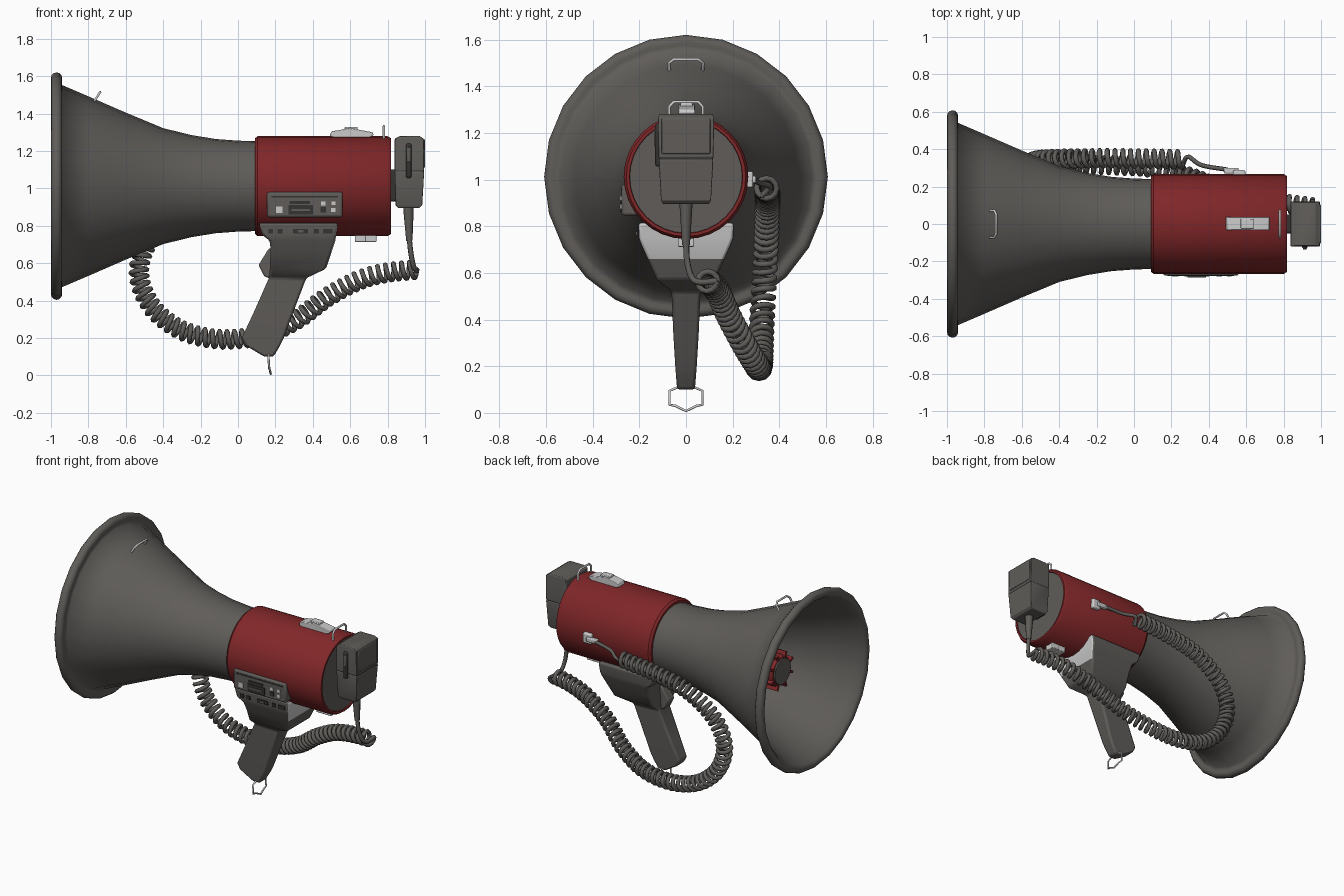
import bpy, bmesh, math
from mathutils import Vector

cube = bpy.data.objects.get("Cube")
if cube:
    bpy.data.objects.remove(cube, do_unlink=True)

AXIS = 1.012  # height of the horn axis


def material(name, r, g, b):
    m = bpy.data.materials.new(name)
    m.use_nodes = True
    m.diffuse_color = (r, g, b, 1)
    node = next(n for n in m.node_tree.nodes if n.type == 'BSDF_PRINCIPLED')
    node.inputs["Base Color"].default_value = (r, g, b, 1)
    node.inputs["Roughness"].default_value = 0.6
    return m


GREY = material("charcoal plastic", 0.115, 0.108, 0.1)
RED = material("red plastic", 0.22, 0.02, 0.022)
SILVER = material("silver metal", 0.6, 0.6, 0.6)
BLACK = material("dark plastic", 0.035, 0.033, 0.032)


def finish(name, bm, mat, bevel=0, angle=35):
    bmesh.ops.remove_doubles(bm, verts=bm.verts, dist=1e-5)
    bmesh.ops.recalc_face_normals(bm, faces=bm.faces)
    me = bpy.data.meshes.new(name)
    bm.to_mesh(me)
    bm.free()
    me.materials.append(mat)
    me.shade_smooth()
    me.set_sharp_from_angle(angle=math.radians(angle))
    ob = bpy.data.objects.new(name, me)
    bpy.context.collection.objects.link(ob)
    if bevel:
        mod = ob.modifiers.new("soft edges", 'BEVEL')
        mod.width, mod.segments, mod.limit_method = bevel, 2, 'ANGLE'
    return ob


def bridge(bm, rings, closed=False):
    pairs = list(zip(rings, rings[1:])) + ([(rings[-1], rings[0])] if closed else [])
    for a, b in pairs:
        for i in range(len(a)):
            j = (i + 1) % len(a)
            bm.faces.new((a[i], a[j], b[j], b[i]))


def revolve(name, profile, mat, sides=24, closed=False, angle=35):
    """Spin (x, radius) points about the horn axis."""
    bm = bmesh.new()
    turns = [math.tau * k / sides for k in range(sides)]
    rings = [[bm.verts.new((x, r * math.sin(t), AXIS + r * math.cos(t))) for t in turns]
             for x, r in profile]
    bridge(bm, rings, closed)
    if not closed:
        bm.faces.new(rings[0])
        bm.faces.new(rings[-1])
    return finish(name, bm, mat, angle=angle)


def loft(name, rows, mat, bevel=0):
    """Stack rectangles given as (z, x min, x max, half width)."""
    bm = bmesh.new()
    rings = [[bm.verts.new(c) for c in ((a, -w, z), (b, -w, z), (b, w, z), (a, w, z))]
             for z, a, b, w in rows]
    bridge(bm, rings)
    bm.faces.new(rings[0])
    bm.faces.new(rings[-1])
    return finish(name, bm, mat, bevel)


def prism(name, outline, y0, y1, mat, bevel=0):
    bm = bmesh.new()
    rings = [[bm.verts.new((x, y, z)) for x, z in outline] for y in (y0, y1)]
    bridge(bm, rings)
    bm.faces.new(rings[0])
    bm.faces.new(rings[1])
    return finish(name, bm, mat, bevel)


def box(name, x, y, z, mat, bevel=0):
    return prism(name, [(x[0], z[0]), (x[1], z[0]), (x[1], z[1]), (x[0], z[1])], *y, mat, bevel)


def tube(name, points, radius, mat, scales=None, resolution=1):
    cu = bpy.data.curves.new(name, 'CURVE')
    cu.dimensions = '3D'
    cu.bevel_depth, cu.bevel_resolution, cu.use_fill_caps = radius, resolution, True
    sp = cu.splines.new('POLY')
    sp.points.add(len(points) - 1)
    for i, p in enumerate(points):
        sp.points[i].co = (*p, 1)
        sp.points[i].radius = scales[i] if scales else 1
    cu.materials.append(mat)
    tmp = bpy.data.objects.new(name + " path", cu)
    me = bpy.data.meshes.new_from_object(tmp)
    bpy.data.objects.remove(tmp)
    me.shade_smooth()
    ob = bpy.data.objects.new(name, me)
    bpy.context.collection.objects.link(ob)
    return ob


def catmull(points, steps=24):
    p = [Vector(q) for q in points]
    p = [2 * p[0] - p[1]] + p + [2 * p[-1] - p[-2]]
    out = []
    for a, b, c, d in zip(p, p[1:], p[2:], p[3:]):
        for k in range(steps):
            t = k / steps
            out.append(0.5 * (2 * b + (c - a) * t + (2 * a - 5 * b + 4 * c - d) * t * t
                              + (3 * b - a - 3 * c + d) * t ** 3))
    return out + [p[-2]]


# Horn shell with a rolled rim
flare = [(0.12, 0.24), (0, 0.243), (-0.12, 0.252), (-0.25, 0.273), (-0.4, 0.31),
         (-0.6, 0.393), (-0.8, 0.48), (-0.94, 0.54)]
rim = [(-0.97 + 0.03 * math.cos(t), 0.578 + 0.03 * math.sin(t))
       for t in (math.radians(a) for a in range(-30, 241, 30))]
lining = [(x, r - 0.014) for x, r in reversed(flare)]
revolve("horn", flare + rim + lining, GREY, closed=True, angle=60)

# Ribbed driver plug inside the horn
revolve("driver_plug", [(0.1, 0.2), (-0.2, 0.14), (-0.45, 0.11), (-0.72, 0.105), (-0.735, 0.095)], RED)
revolve("driver_cap", [(-0.7, 0.088), (-0.745, 0.088)], GREY)
for k in range(8):
    rib = box("driver_rib", (-0.74, -0.5), (-0.008, 0.008), (0.09, 0.13), RED)
    rib.rotation_euler.x = math.tau * (k + 0.5) / 8
    rib.location.z = AXIS

# Red amplifier body and its grey end cap
revolve("body", [(0.09, 0.225), (0.09, 0.255), (0.105, 0.267), (0.8, 0.267), (0.818, 0.256),
                 (0.818, 0.243), (0.8, 0.24)], RED, 32)
revolve("body_end_cap", [(0.79, 0.241), (0.811, 0.241)], GREY, 32)

# Control panel on the front side
box("control_panel", (0.155, 0.56), (-0.276, -0.19), (0.845, 0.98), GREY, 0.012)
box("panel_recess", (0.18, 0.535), (-0.279, -0.27), (0.952, 0.96), BLACK)
for x, w, z, h, m in ((0.22, 0.034, 0.885, 0.034, SILVER), (0.335, 0.13, 0.885, 0.05, BLACK),
                      (0.33, 0.11, 0.925, 0.015, BLACK), (0.455, 0.024, 0.92, 0.022, SILVER),
                      (0.51, 0.022, 0.92, 0.02, SILVER), (0.455, 0.03, 0.885, 0.03, BLACK),
                      (0.51, 0.024, 0.885, 0.022, SILVER)):
    box("panel_control", (x - w / 2, x + w / 2), (-0.282, -0.27), (z - h / 2, z + h / 2), m)
box("panel_slider", (0.285, 0.385), (-0.286, -0.27), (0.879, 0.891), GREY)

# Pistol grip flaring into the body bracket, with a pale rear plate
grip = loft("handle", [(0.1, 0.14, 0.19, 0.038), (0.16, 0.04, 0.225, 0.043), (0.2, 0.02, 0.245, 0.046),
                       (0.35, 0.09, 0.3, 0.055), (0.52, 0.165, 0.365, 0.062), (0.57, 0.17, 0.47, 0.125),
                       (0.66, 0.175, 0.5, 0.165), (0.72, 0.17, 0.52, 0.192), (0.75, 0.13, 0.525, 0.203),
                       (0.815, 0.11, 0.535, 0.205)], GREY, 0.012)
grip.data.materials.append(SILVER)
for f in grip.data.polygons:
    if f.normal.x > 0.8 and f.center.z > 0.66:
        f.material_index = 1
prism("trigger", [(0.11, 0.59), (0.165, 0.68), (0.21, 0.67), (0.19, 0.51), (0.14, 0.53)],
      -0.035, 0.035, GREY, 0.008)
for x, w in ((0.175, 0.025), (0.225, 0.025), (0.335, 0.08), (0.42, 0.025), (0.48, 0.05)):
    box("bracket_button", (x - w / 2, x + w / 2), (-0.211, -0.195), (0.758, 0.782), BLACK)
box("bracket_switch", (0.32, 0.35), (-0.216, -0.2), (0.763, 0.777), GREY)

# Hand microphone clipped to the rear
loft("microphone", [(0.895, 0.855, 0.97, 0.098), (0.91, 0.842, 0.985, 0.107), (1.085, 0.838, 0.995, 0.117),
                    (1.09, 0.84, 0.988, 0.114), (1.095, 0.838, 0.995, 0.118), (1.265, 0.838, 0.993, 0.12),
                    (1.28, 0.865, 0.97, 0.114)], GREY, 0.006)
box("microphone_seam", (0.985, 0.994), (-0.114, 0.114), (1.083, 1.097), BLACK)
box("microphone_grille", (0.985, 1.0), (-0.104, 0.104), (1.11, 1.262), GREY, 0.005)
box("talk_button", (0.898, 0.928), (-0.132, -0.1), (1.055, 1.24), BLACK, 0.01)
box("talk_button_tab", (0.903, 0.923), (-0.137, -0.12), (1.14, 1.22), GREY, 0.005)
box("microphone_mount", (0.8, 0.85), (-0.05, 0.05), (0.93, 1.1), BLACK, 0.01)
tube("strain_relief", [(0.912, 0, 0.91), (0.912, 0, 0.87), (0.916, 0, 0.72)], 0.028, GREY, [1, 0.95, 0.6], 2)

# Coiled cable wound around a smooth path
path = catmull([(0.95, 0.09, 0.565), (0.8, 0.11, 0.55), (0.65, 0.14, 0.51), (0.48, 0.18, 0.42),
                (0.3, 0.25, 0.29), (0.1, 0.3, 0.21), (-0.12, 0.315, 0.195), (-0.32, 0.32, 0.25),
                (-0.47, 0.325, 0.38), (-0.53, 0.335, 0.56), (-0.46, 0.345, 0.74), (-0.26, 0.35, 0.88),
                (0, 0.35, 0.94), (0.26, 0.345, 0.965)])
PITCH, COIL, PER_TURN = 0.042, 0.043, 12
coil, travelled, step = [], 0.0, PITCH / PER_TURN
for a, b in zip(path, path[1:]):
    span = (b - a).length
    t = (b - a) / span
    side = (Vector((0, 1, 0)) - t * t.y).normalized()
    up = t.cross(side)
    while len(coil) * step < travelled + span:
        d = len(coil) * step
        ang = math.tau * d / PITCH
        coil.append(a + t * (d - travelled) + COIL * (math.cos(ang) * side + math.sin(ang) * up))
    travelled += span
tube("coiled_cable", coil, 0.0135, GREY)
tube("microphone_lead", catmull([(0.915, 0, 0.74), (0.925, 0.005, 0.65), (0.94, 0.025, 0.58),
                                 (0.955, 0.06, 0.56), coil[0]], 5), 0.014, GREY)
tube("socket_lead", catmull([coil[-1], (0.29, 0.36, 0.97), (0.36, 0.315, 0.985), (0.5, 0.29, 1.0)], 5),
     0.012, GREY)

# Silver cable socket on the back side
box("cable_plug", (0.48, 0.56), (0.27, 0.3), (0.985, 1.015), SILVER, 0.006)
box("cable_socket", (0.53, 0.595), (0.25, 0.288), (0.965, 1.035), SILVER, 0.008)

# Top clip and underside fitting
prism("top_clip", [(0.49, 1.28), (0.5, 1.305), (0.6, 1.322), (0.72, 1.3), (0.725, 1.285), (0.7, 1.27),
                   (0.52, 1.27)], -0.033, 0.038, SILVER, 0.004)
box("top_clip_slide", (0.57, 0.64), (-0.024, 0.028), (1.3, 1.328), SILVER, 0.004)
for x in (0.655, 0.71):
    box("underside_fitting", (x - 0.03, x + 0.03), (-0.035, 0.035), (0.712, 0.76), SILVER, 0.005)


# Wire strap loops
def strap_loop(name, base, top, half=0.072):
    (x0, z0), (x1, z1) = base, top
    xm, zm = x0 + (x1 - x0) * 0.75, z0 + (z1 - z0) * 0.75
    half_pts = [(x0, half, z0), (xm, half, zm), (x1, half - 0.02, z1)]
    tube(name, half_pts + [(x, -y, z) for x, y, z in reversed(half_pts)], 0.007, SILVER)


strap_loop("rear_strap_loop", (0.78, 1.25), (0.78, 1.333))
strap_loop("horn_strap_loop", (-0.775, 1.455), (-0.737, 1.515))
hook = [(0.165, 0.035, 0.11), (0.163, 0.07, 0.095), (0.167, 0.07, 0.035), (0.17, 0.045, 0.03)]
tube("handle_strap_loop", hook + [(0.175, 0, 0.008)] + [(x, -y, z) for x, y, z in reversed(hook)],
     0.006, SILVER)
